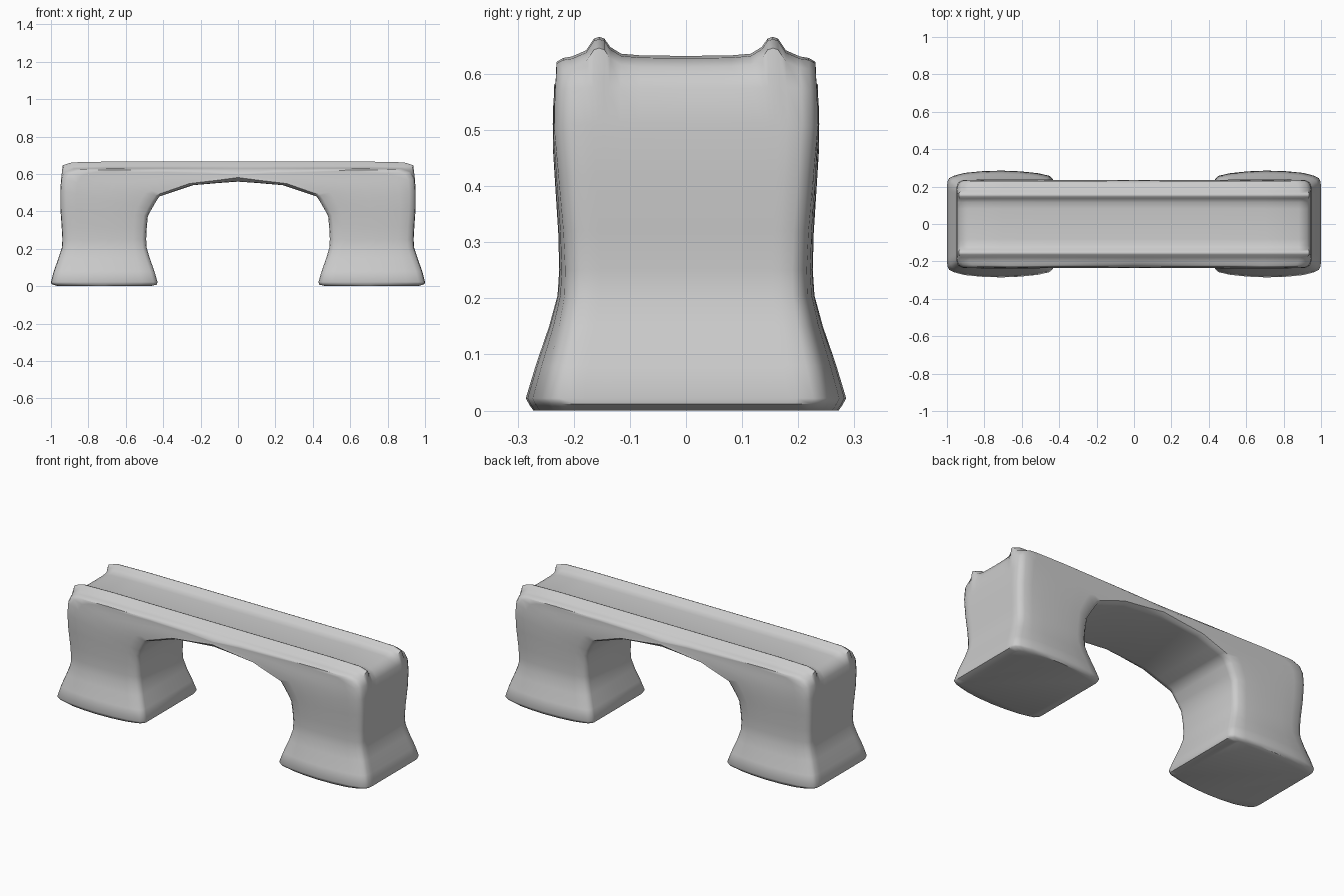
import bpy, bmesh
from math import hypot

if "Cube" in bpy.data.objects:
    bpy.data.objects.remove(bpy.data.objects["Cube"])


def interp(table, v):
    """Piecewise linear lookup."""
    if v <= table[0][0]:
        return table[0][1]
    for (a, p), (b, q) in zip(table, table[1:]):
        if v <= b:
            return p + (q - p) * (v - a) / (b - a)
    return table[-1][1]


# Half depth and plan-view bulge by height
WIDTH = [(0, .272), (.02, .286), (.06, .275), (.12, .254), (.18, .234), (.22, .226),
         (.29, .226), (.4, .233), (.48, .238), (.54, .237), (.6, .231)]
BULGE = [(0, .10), (.1, .09), (.22, .05), (.4, .035), (.56, .0)]

# Outer edge profile: fraction of half depth, rail height, rounding
EDGE = [(0, 0, 0), (.35, .001, 0), (.5, .004, 0), (.585, .016, 0), (.63, .031, 0),
        (.67, .034, 0), (.71, .031, 0), (.77, .010, 0), (.88, 0, -.003),
        (.95, 0, -.012), (1, 0, -.035)]
SIDE = [.88, .7, .5, .3, .12]

# Stations from foot to mid span: outer x, z, inner x, z, rail amount
STATIONS = [(.965, 0, .47, 0, 0), (.998, .012, .435, .008, 0), (1, .022, .43, .022, 0),
            (.985, .08, .447, .08, 0), (.96, .15, .472, .15, 0),
            (.942, .205, .488, .205, 0), (.939, .25, .491, .25, 0),
            (.943, .32, .488, .31, 0), (.95, .42, .482, .375, 0),
            (.950, .51, .463, .41, 0), (.945, .575, .44, .45, .05),
            (.925, .612, .42, .48, 1), (.88, .628, .39, .49, 1),
            (.70, .632, .33, .51, 1), (.45, .632, .24, .54, 1),
            (.2, .632, .1, .552, 1)]


def section(ox, oz, ix, iz, rail):
    """Closed ring between the outer and inner outline."""
    length = hypot(ox - ix, oz - iz)
    dx, dz = (ox - ix) / length, (oz - iz) / length

    def half(z, t):
        return interp(WIDTH, z) * (1 - interp(BULGE, z) * ((t - .5) / .5) ** 2)

    pts = []
    w = half(oz, 1)
    for f, h, r in EDGE:
        r = max(r, -length * .5)
        end = .012 * (h / .034) * rail * min(1, max(-1, (abs(ox) - .8) / .12)) if abs(ox) > .8 else 0
        end = end if ox > 0 else -end
        pts.append((ox + dx * r + end, f * w, oz + dz * r + h * rail))
    lo, hi = .022, length - .035
    for t in SIDE:
        d = lo + (hi - lo) * t
        z = iz + dz * d
        pts.append((ix + dx * d, half(z, d / length), z))
    w = half(iz, 0)
    pts.append((ix + dx * .022, w, iz + dz * .022))
    pts.append((ix + dx * .004, w - .016, iz + dz * .004))
    pts.append((ix, w - .035, iz))
    pts.append((ix, 0, iz))
    back = [(x, -y, z) for x, y, z in pts[-2:0:-1]]
    return pts + back


# Bridge body: left leg, span with rails, right leg
left = [(-a, b, -c, d, r) for a, b, c, d, r in STATIONS]
middle = [(0, .632, 0, .559, 1)]
bm = bmesh.new()
rings = [[bm.verts.new(p) for p in section(*s)] for s in left + middle + STATIONS[::-1]]
n = len(rings[0])
for r0, r1 in zip(rings, rings[1:]):
    for i in range(n):
        j = (i + 1) % n
        bm.faces.new((r0[i], r0[j], r1[j], r1[i]))
bm.faces.new(rings[0])
bm.faces.new(rings[-1])
bmesh.ops.recalc_face_normals(bm, faces=bm.faces[:])

mesh = bpy.data.meshes.new("bridge_body")
bm.to_mesh(mesh)
bm.free()
body = bpy.data.objects.new("bridge_body", mesh)
bpy.context.collection.objects.link(body)
bpy.context.view_layer.objects.active = body
body.select_set(True)
bpy.ops.object.shade_smooth_by_angle(angle=.9)
